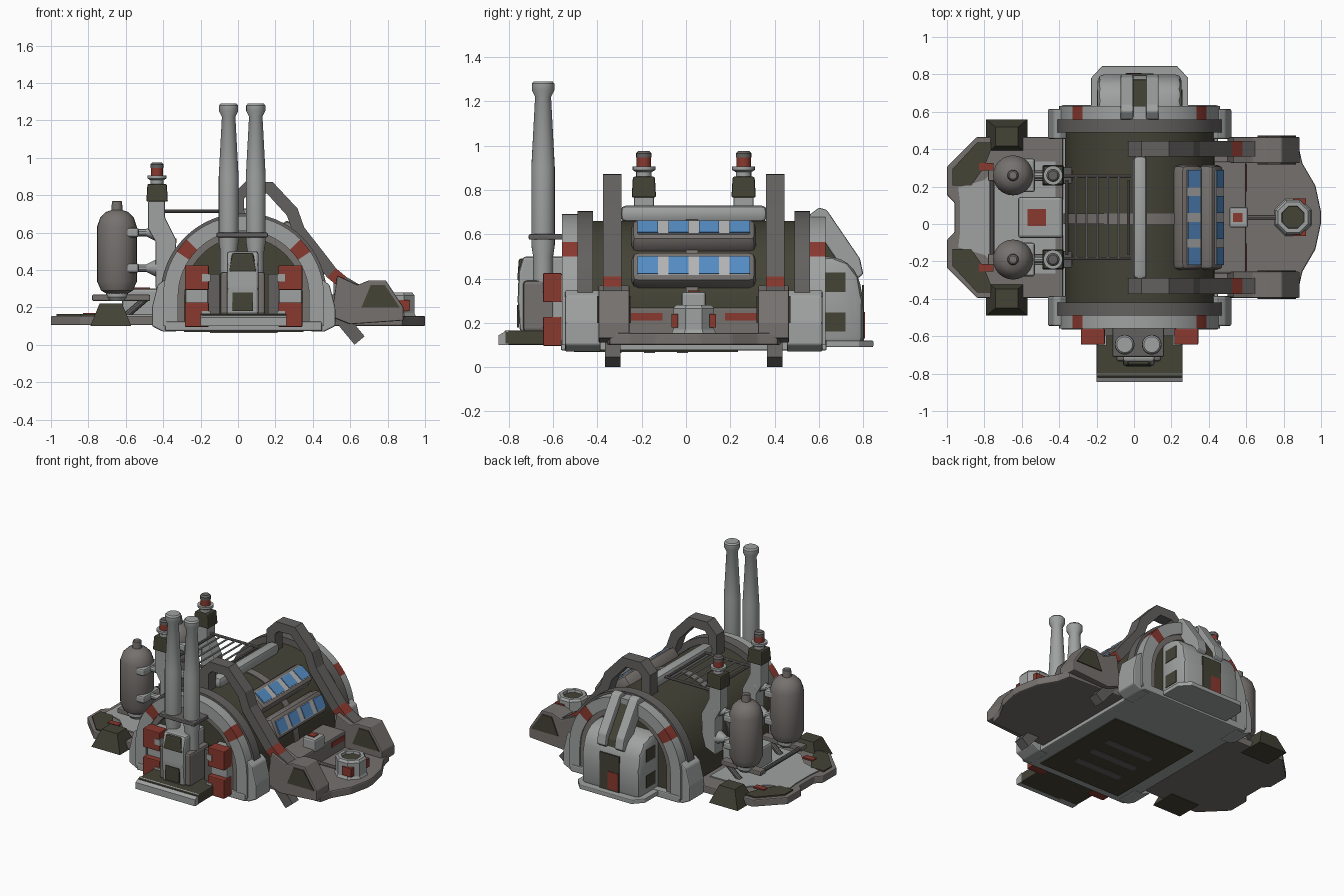
import bpy, bmesh, math
from mathutils import Vector, Matrix

if "Cube" in bpy.data.objects:
    bpy.data.objects.remove(bpy.data.objects["Cube"], do_unlink=True)

CX, CY, CZ = 0.03, 0.035, 0.26   # axis of the barrel hall


def material(name, *rgb):
    m = bpy.data.materials.new(name)
    m.use_nodes = True
    m.diffuse_color = (*rgb, 1)
    for n in m.node_tree.nodes:
        if n.type == 'BSDF_PRINCIPLED':
            n.inputs["Base Color"].default_value = (*rgb, 1)
            n.inputs["Roughness"].default_value = 0.7
    return m


LIGHT = material("light grey", .35, .36, .36)
WARM = material("warm grey", .18, .165, .155)
DARK = material("dark grey", .125, .12, .116)
OLIVE = material("dark olive", .058, .056, .037)
RED = material("dull red", .25, .04, .028)
BLUE = material("window blue", .09, .26, .55)
PALE = material("pale frame", .45, .45, .45)


def finish(name, bm, *mats, smooth=False):
    bmesh.ops.recalc_face_normals(bm, faces=bm.faces[:])
    if smooth:
        for f in bm.faces:
            f.smooth = True
        for e in bm.edges:
            e.smooth = e.calc_face_angle(0) < 0.6
    me = bpy.data.meshes.new(name)
    bm.to_mesh(me)
    bm.free()
    for m in mats:
        me.materials.append(m)
    ob = bpy.data.objects.new(name, me)
    bpy.context.scene.collection.objects.link(ob)
    return ob


def bevel_all(bm, width, segments=2):
    if width:
        bmesh.ops.bevel(bm, geom=bm.edges[:], offset=width, segments=segments,
                        profile=0.5, affect='EDGES')


def box(name, xs, ys, zs, mat, bevel=0, taper=1, matrix=None):
    bm = bmesh.new()
    bmesh.ops.create_cube(bm, size=1)
    for v in bm.verts:
        k = taper if v.co.z > 0 else 1
        v.co = Vector([sum(r) / 2 + c * q * abs(r[1] - r[0])
                       for r, c, q in zip((xs, ys, zs), v.co, (k, k, 1))])
    bevel_all(bm, bevel)
    if matrix:
        bm.transform(matrix)
    return finish(name, bm, mat, smooth=bevel > 0.02)


def prism(name, pts, axis, a, b, mat, bevel=0, smooth=False):
    place = {'x': lambda p, h: (h, p[0], p[1]), 'y': lambda p, h: (p[0], h, p[1]),
             'z': lambda p, h: (p[0], p[1], h)}[axis]
    bm = bmesh.new()
    lo, hi = [[bm.verts.new(place(p, h)) for p in pts] for h in (a, b)]
    bm.faces.new(lo)
    bm.faces.new(hi)
    for i in range(len(pts)):
        bm.faces.new((lo[i - 1], lo[i], hi[i], hi[i - 1]))
    bmesh.ops.recalc_face_normals(bm, faces=bm.faces[:])
    bevel_all(bm, bevel)
    return finish(name, bm, mat, smooth=smooth)


def band(name, path, t, y0, y1, mat, accent=lambda p: False, smooth=False):
    """Flat strap following an x-z path, red where the accent rule holds."""
    path = [Vector(p) for p in path]
    bm, rings = bmesh.new(), []
    for i, p in enumerate(path):
        d = (path[min(i + 1, len(path) - 1)] - path[max(i - 1, 0)]).normalized()
        n = Vector((-d.y, d.x)) * t
        rings.append([bm.verts.new((q.x, y, q.y)) for q, y in
                      ((p + n, y0), (p + n, y1), (p - n, y1), (p - n, y0))])
    for i in range(len(path) - 1):
        for k in range(4):
            f = bm.faces.new((rings[i][k - 1], rings[i][k], rings[i + 1][k], rings[i + 1][k - 1]))
            f.material_index = int(accent((path[i] + path[i + 1]) / 2))
    bm.faces.new(rings[0])
    bm.faces.new(rings[-1])
    return finish(name, bm, mat, RED, smooth=smooth)


def lathe(name, profile, x, y, mat, seg=20, turn=0.0):
    bm = bmesh.new()
    rings = [[bm.verts.new((x + r * math.cos(turn + math.tau * k / seg),
                            y + r * math.sin(turn + math.tau * k / seg), z))
              for k in range(seg)] for r, z in profile]
    for a, b in zip(rings, rings[1:]):
        for k in range(seg):
            bm.faces.new((a[k - 1], a[k], b[k], b[k - 1]))
    bm.faces.new(rings[0])
    bm.faces.new(rings[-1])
    return finish(name, bm, mat, smooth=seg > 8)


def rod(name, a, b, r, mat, r2=None):
    a, b = Vector(a), Vector(b)
    bm = bmesh.new()
    bmesh.ops.create_cone(bm, cap_ends=True, segments=10, radius1=r, radius2=r if r2 is None else r2,
                          depth=(b - a).length)
    bm.transform(Matrix.Translation((a + b) / 2) @ (b - a).to_track_quat('Z', 'Y').to_matrix().to_4x4())
    return finish(name, bm, mat, smooth=True)


def span(s, a, b):
    return tuple(sorted((CY + s * a, CY + s * b)))


def mirrored(half):
    """Close an outline given for the +y half across the hall's centre line."""
    return [(x, CY + d) for x, d in half] + [(x, CY - d) for x, d in reversed(half)]


def arc(r, foot=0.1, n=32):
    a = [(CX - r * math.cos(math.pi * i / n), CZ + r * math.sin(math.pi * i / n)) for i in range(n + 1)]
    return [(CX - r, foot)] + a + [(CX + r, foot)]


# Barrel hall, floor and end rings
prism("hall_barrel", arc(.40), 'y', CY - .555, CY + .555, OLIVE, smooth=True)
band("centre_strap", arc(.401), .006, CY - .035, CY + .02, WARM, smooth=True)
box("floor_slab", (CX - .42, CX + .42), (CY - .6, CY + .6), (.075, .125), LIGHT, .008)
box("floor_underside", (CX - .32, CX + .32), (CY - .54, CY + .2), (.068, .08), OLIVE)
for i in range(3):
    y = CY - .35 + .15 * i
    box("underside_slot", (CX - .18, CX + .18), (y - .025, y + .025), (.064, .07), DARK)
for s in (-1, 1):
    band("end_ring", arc(.39), .04, *span(s, .525, .595), LIGHT, lambda p: abs(p.y - .5) < .037, True)
    band("dark_ring", arc(.41), .035, *span(s, .455, .525), DARK, smooth=True)
    band("inner_ring", arc(.335), .02, *span(s, .54, .585), WARM, smooth=True)
    for m in (-1, 1):
        foot = [(.49, .1), (.49, .2), (.46, .32), (.42, .35), (.37, .3), (.36, .07), (.43, .07)]
        prism("ring_foot", [(CX + m * x, z) for x, z in foot], 'y', *span(s, .42, .58), LIGHT, .008)

# Handle ribs with ground struts
rib = [(0, .65), (0, .79), (.05, .84), (.17, .84), (.29, .71), (.325, .61),
       (.45, .45), (.50, .385), (.56, .335), (.67, .27)]
for s in (-1, 1):
    band("handle_rib", rib, .034, *span(s, .325, .41), DARK, lambda p: .34 < p.y < .38)
    band("ground_strut", [(.52, .18), (.65, .023)], .035, *span(s, .33, .40), DARK)
box("ridge_bar", (-.005, .07), (CY - .33, CY + .33), (.655, .73), LIGHT, .025)

# Window pods on the slope
for deg in (52, 25):
    M = Matrix.Translation((CX, CY, CZ)) @ Matrix.Rotation(-math.radians(deg), 4, 'Y')
    box("window_pod", (.36, .468), (-.28, .28), (-.075, .075), WARM, .03, matrix=M)
    box("window_frame", (.462, .472), (-.25, .25), (-.047, .047), PALE, matrix=M)
    for k in range(4):
        y = (k - 1.5) * .138
        box("window_pane", (.468, .477), (y - .046, y + .046), (-.042, .042), BLUE, matrix=M)

# Right apron deck with wings, clamp and pod
deck = mirrored([(.42, .40), (.88, .38), (.90, .29), (.97, .17), (1.0, .03)])
prism("apron_deck", deck, 'z', .1, .155, WARM, .008)
box("apron_step", (.40, .60), (CY - .3, CY + .3), (.1, .27), WARM, .01)
wing = [(.50, .15), (.53, .37), (.64, .32), (.70, .345), (.79, .345), (.885, .2), (.885, .13), (.6, .11)]
vent = [(.66, .2), (.71, .32), (.785, .32), (.865, .2)]
for s in (-1, 1):
    prism("apron_wing", wing, 'y', *span(s, .29, .43), WARM, .006)
    prism("wing_vent", vent, 'y', *span(s, .43, .437), OLIVE)
    prism("wing_inner_vent", vent, 'y', *span(s, .283, .29), OLIVE)
    box("apron_red_plate", (.597, .604), span(s, .14, .285), (.21, .245), RED)
    box("pod_red_plate", (.85, .92), span(s, .07, .1), (.18, .24), RED)
box("clamp", (.51, .61), (CY - .055, CY + .055), (.25, .34), LIGHT, .012)
box("clamp_mark", (.53, .58), (CY - .025, CY + .025), (.338, .346), RED)
rod("deck_pipe", (.6, CY, .16), (.78, CY, .16), .012, WARM)
lathe("deck_pod", [(.11, .15), (.10, .17), (.10, .265), (.088, .28), (.065, .28), (.06, .25)],
      .85, CY, LIGHT, 8, math.pi / 8)
lathe("pod_core", [(.064, .24), (.064, .262)], .85, CY, OLIVE, 8, math.pi / 8)

# Left platform with pads and blocks
platform = mirrored([(-.38, .43), (-.84, .43), (-1.0, .27), (-1.0, .12), (-.96, .08)])
prism("left_platform", platform, 'z', .105, .155, WARM, .006)
prism("platform_centre", mirrored([(-.42, .3), (-.7, .3), (-.8, .2), (-.94, .16), (-.93, .08)]),
      'z', .15, .162, LIGHT)
pad = [(-.97, .17), (-.97, .26), (-.84, .40), (-.75, .40), (-.80, .27), (-.87, .17)]
for s in (-1, 1):
    prism("corner_pad", [(x, CY + s * d) for x, d in pad], 'z', .154, .164, OLIVE)
    box("pad_mark", (-.83, -.75), span(s, .25, .29), (.16, .17), RED)
    box("anchor_block", (-.79, -.57), span(s, .34, .525), (.1, .22), OLIVE, taper=.55)
box("left_hatch", (-.62, -.38), (CY - .11, CY + .11), (.15, .3), LIGHT, .015)
box("hatch_mark", (-.57, -.47), (CY - .045, CY + .045), (.298, .307), RED)

# Tanks, brackets and lamp posts
post = [(-.48, .77), (-.39, .77), (-.39, .68), (-.33, .56), (-.34, .34), (-.44, .3), (-.44, .55), (-.48, .62)]
for s in (-1, 1):
    y = CY + s * .225
    lathe("tank", [(.05, .27), (.085, .29), (.107, .34), (.107, .63), (.09, .68), (.06, .71), (.03, .72),
                   (.027, .765), (.02, .77)], -.647, y, WARM, 24)
    lathe("tank_collar", [(.045, .235), (.06, .255), (.06, .285)], -.647, y, LIGHT)
    box("tank_saddle", (-.78, -.47), (y - .03, y + .03), (.235, .268), WARM, .006)
    rod("saddle_strut", (-.49, y, .25), (-.6, y, .155), .018, DARK)
    for z in (.41, .60):
        box("tank_clamp", (-.65, -.53), (y - .09, y + .09), (z - .025, z + .025), LIGHT, .012)
        rod("tank_bracket", (-.55, y, z), (-.46, y, z), .02, LIGHT)
        rod("bracket_flange", (-.49, y, z), (-.43, y, z), .02, LIGHT, .05)
    prism("lamp_post", post, 'y', y - .045, y + .045, LIGHT, .006)
    box("post_mark", (-.365, -.33), (y - .03, y + .03), (.545, .568), RED)
    box("lamp_box", (-.49, -.375), (y - .055, y + .055), (.765, .86), OLIVE, .008, .9)
    lathe("lamp_neck", [(.035, .85), (.035, .88), (.052, .89), (.052, .905)], -.433, y, LIGHT, 16)
    lathe("lamp_light", [(.033, .90), (.033, .95)], -.433, y, RED, 16)
    lathe("lamp_cap", [(.035, .945), (.035, .965), (.025, .975)], -.433, y, DARK, 16)
rod("saddle_pipe", (-.76, CY - .225, .25), (-.76, CY + .225, .25), .014, DARK)

# Open rail grating beside the ridge
for k in range(5):
    x = -.31 + k * .057
    rod("grating_bar", (x, CY - .22, .715), (x, CY + .22, .715), .006, LIGHT)
for x in (-.36, -.03):
    rod("grating_end", (x, CY - .2, .715), (x, CY + .2, .715), .009, WARM)
for s in (-1, 1):
    y = CY + s * .22
    rod("grating_rail", (-.39, y, .715), (-.02, y, .715), .009, WARM)

# Front engine: deck, housing, side blocks and exhaust stacks
box("front_deck", (-.2, .26), (-.82, -.5), (.1, .165), OLIVE, .006)
prism("front_lip", [(-.845, .1), (-.845, .145), (-.80, .168), (-.80, .1)], 'x', -.2, .26, LIGHT)
box("front_sill", (-.28, .34), (-.60, -.5), (.1, .155), LIGHT)
housing = [(-.52, .16), (-.75, .16), (-.76, .3), (-.755, .43), (-.735, .50), (-.52, .50)]
prism("engine_housing", housing, 'x', -.06, .11, LIGHT, .015)
box("housing_cheeks", (-.095, .145), (-.735, -.52), (.16, .39), WARM, .015)
box("housing_hatch", (-.03, .08), (-.763, -.753), (.18, .28), OLIVE)
box("housing_crest", (-.05, .10), (-.762, -.70), (.39, .49), OLIVE, .01, .75)
for m in (-1, 1):
    x = CX + m * .25
    box("side_backing", (x - .06, x + .06), (-.605, -.5), (.1, .42), LIGHT, .006)
    box("side_strut", (CX + m * .16 - .03, CX + m * .16 + .03), (-.6, -.5), (.15, .38), DARK)
    for z in (.16, .358):
        box("red_block", (x - .064, x + .064), (-.645, -.56), (z - .065, z + .067), RED, .006)
        box("block_bolt", (x - m * .05 - .022, x - m * .05 + .022), (-.65, -.6), (z - .02, z + .02), LIGHT)
    lathe("exhaust_stack", [(.045, .2), (.045, .5), (.053, .55), (.053, .9), (.036, 1.22), (.051, 1.25),
                            (.051, 1.28), (.042, 1.29)], .0225 + m * .0725, -.645, LIGHT, 24)
box("stack_clamp", (-.115, .16), (-.71, -.53), (.575, .6), DARK, .006)

# Rear annex with fins, door and windows
base = [(-.23, .55), (-.23, .78), (-.17, .845), (.23, .845), (.29, .78), (.29, .55)]
prism("annex_base", base, 'z', .09, .12, LIGHT, .005)
body = [(.55, .1), (.55, .5), (.66, .5), (.73, .475), (.78, .41), (.80, .3), (.80, .1)]
prism("annex_body", body, 'x', CX - .225, CX + .225, LIGHT, .035, smooth=True)
fin = [(.54, .62), (.56, .69), (.6, .72), (.635, .71), (.785, .49), (.8, .42), (.75, .38), (.6, .6)]
prism("annex_spine", [(y - .02, z - .035) for y, z in fin], 'x', CX - .05, CX + .05, OLIVE)
box("annex_door", (CX - .075, CX + .075), (.795, .804), (.12, .37), OLIVE)
box("door_mark", (CX - .07, CX + .01), (.798, .807), (.13, .25), RED)
for m in (-1, 1):
    x = CX + m * .068
    prism("annex_fin", fin, 'x', x - .034, x + .034, LIGHT, .008)
    x = CX + m * .225
    for z in (.205, .385):
        box("annex_window", (x - .004, x + .004), (.62, .72), (z - .045, z + .042), OLIVE)
